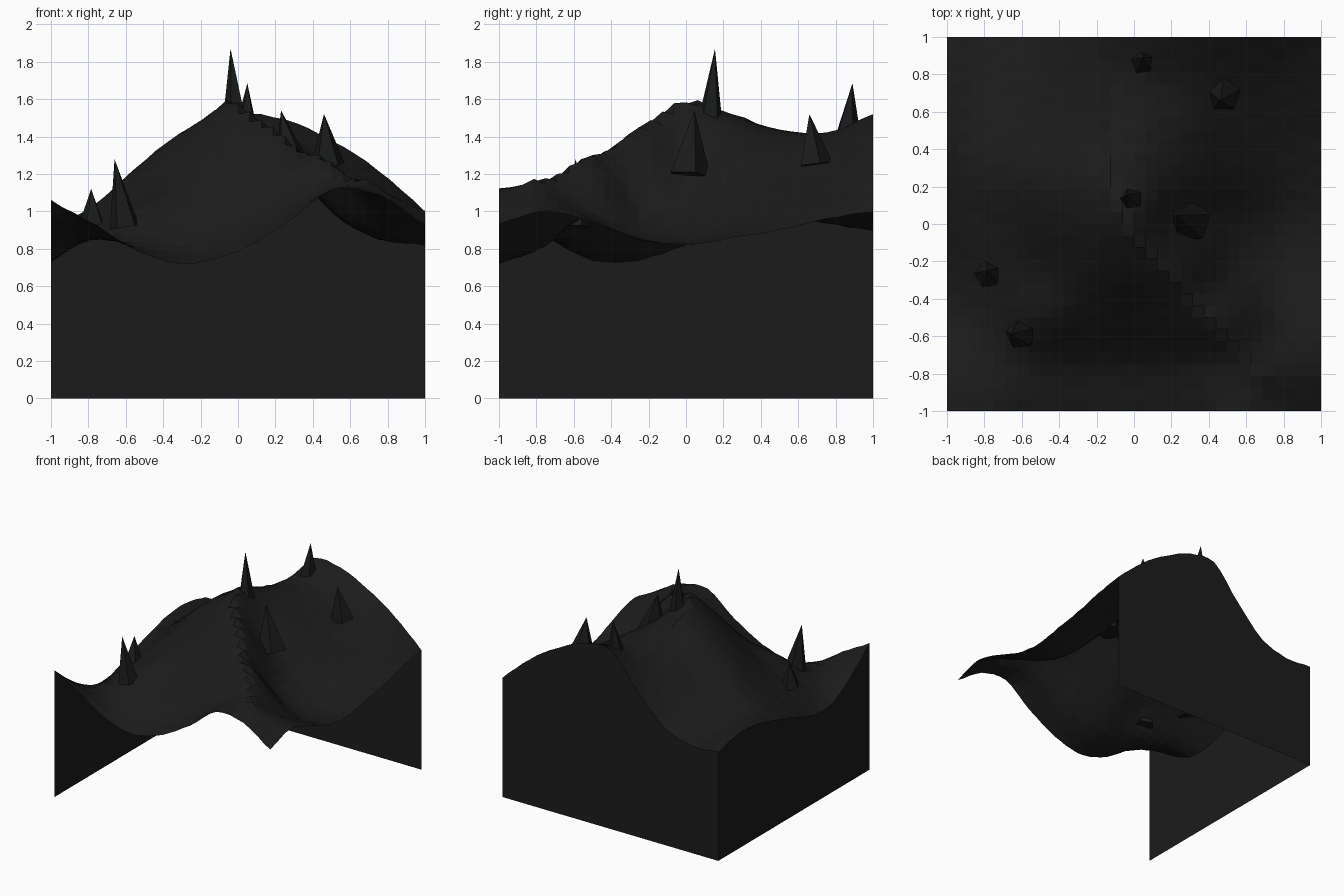
import bpy, bmesh, math
from mathutils import Vector, Matrix

if "Cube" in bpy.data.objects:
    bpy.data.objects.remove(bpy.data.objects["Cube"], do_unlink=True)


def make_material(name, color):
    mat = bpy.data.materials.new(name)
    mat.use_nodes = True
    mat.diffuse_color = color
    mat.node_tree.nodes["Principled BSDF"].inputs["Base Color"].default_value = color
    return mat


def make_object(name, bm, mat):
    mesh = bpy.data.meshes.new(name)
    bm.to_mesh(mesh)
    bm.free()
    mesh.materials.append(mat)
    obj = bpy.data.objects.new(name, mesh)
    bpy.context.collection.objects.link(obj)


rock = make_material("charcoal rock", (0.0112, 0.0112, 0.0112, 1))
spire_rock = make_material("dark spire stone", (0.0095, 0.01, 0.01, 1))

# Coarse heights in hundredths, front row to back row, each from -x to +x
HEIGHTS = [
    [106, 92, 77, 72, 79, 93, 111, 108, 93],
    [87, 85, 83, 82, 89, 102, 112, 109, 100],
    [74, 88, 102, 105, 114, 124, 122, 99, 94],
    [74, 94, 109, 126, 140, 135, 102, 87, 85],
    [82, 100, 122, 141, 153, 125, 101, 86, 82],
    [89, 105, 127, 144, 148, 133, 112, 95, 86],
    [95, 100, 114, 133, 143, 136, 119, 103, 90],
    [96, 94, 105, 125, 141, 138, 126, 111, 96],
    [91, 90, 98, 122, 150, 149, 138, 122, 100],
]
CREST = [Vector(p) for p in ((0.7, -0.82), (0, -0.05), (-0.12, 0.2), (-0.12, 0.75))]


def spline(values, t):
    """Smooth curve through evenly spaced values, t from -1 to 1."""
    s = (t + 1) / 2 * (len(values) - 1)
    i = min(int(s), len(values) - 2)
    f = s - i
    b, c = values[i], values[i + 1]
    a = values[i - 1] if i else 2 * b - c
    d = values[i + 2] if i + 2 < len(values) else 2 * c - b
    return b + f / 2 * (c - a + f * (2 * a - 5 * b + 4 * c - d + f * (3 * (b - c) + d - a)))


def crest_distance(p):
    best = 9
    for a, b in zip(CREST, CREST[1:]):
        ab = b - a
        t = max(0, min(1, (p - a).dot(ab) / ab.length_squared))
        best = min(best, (p - a - ab * t).length)
    return best


def ground(x, y):
    z = spline([spline(row, x) for row in HEIGHTS], y) / 100
    fade = max(0.45, min(1, (0.7 - y) / 0.7))
    ridge = 0.07 * fade * math.exp(-crest_distance(Vector((x, y))) / 0.08)
    roughness = 0.004 * math.sin(37 * x + 11 * y) * math.cos(41 * y - 17 * x)
    return z + ridge + roughness


# Faceted hillside
bm = bmesh.new()
bmesh.ops.create_grid(bm, x_segments=32, y_segments=32, size=1)
for v in bm.verts:
    v.co.z = ground(v.co.x, v.co.y)
make_object("hillside", bm, rock)


# Cliff walls on the back and one side; the other two sides stay open
def make_wall(name, point):
    bm = bmesh.new()
    previous = None
    for i in range(33):
        x, y = point(i / 16 - 1)
        pair = [bm.verts.new((x, y, z)) for z in (0, ground(x, y))]
        if previous:
            bm.faces.new((previous[0], pair[0], pair[1], previous[1]))
        previous = pair
    make_object(name, bm, rock)


make_wall("back_wall", lambda t: (-t, 1))
make_wall("right_wall", lambda t: (-1, -t))


# Five-sided spires, each cone leaning along the line from base to tip
def make_spire(name, base, tip, radius, turn):
    base = Vector(base)
    axis = Vector(tip) - base
    place = (Matrix.Translation(base + axis / 2)
             @ Vector((0, 0, 1)).rotation_difference(axis).to_matrix().to_4x4()
             @ Matrix.Rotation(turn, 4, "Z"))
    bm = bmesh.new()
    bmesh.ops.create_cone(bm, cap_ends=True, segments=5, radius1=radius, radius2=0,
                          depth=axis.length, matrix=place)
    bmesh.ops.remove_doubles(bm, verts=bm.verts, dist=0.0001)
    make_object(name, bm, spire_rock)


make_spire("summit_spire", (-0.015, 0.13, 1.5), (-0.04, 0.155, 1.87), 0.065, 0.3)
make_spire("back_spire", (0.045, 0.865, 1.42), (0.05, 0.89, 1.685), 0.068, 0.1)
make_spire("back_slope_spire", (0.48, 0.69, 1.25), (0.46, 0.66, 1.52), 0.095, 0.0)
make_spire("valley_spire", (0.3, 0.015, 1.19), (0.23, 0.045, 1.54), 0.118, 0.0)
make_spire("side_spire", (-0.78, -0.27, 0.92), (-0.785, -0.25, 1.12), 0.075, 0.2)
make_spire("front_spire", (-0.605, -0.59, 0.915), (-0.66, -0.59, 1.28), 0.083, 0.1)
